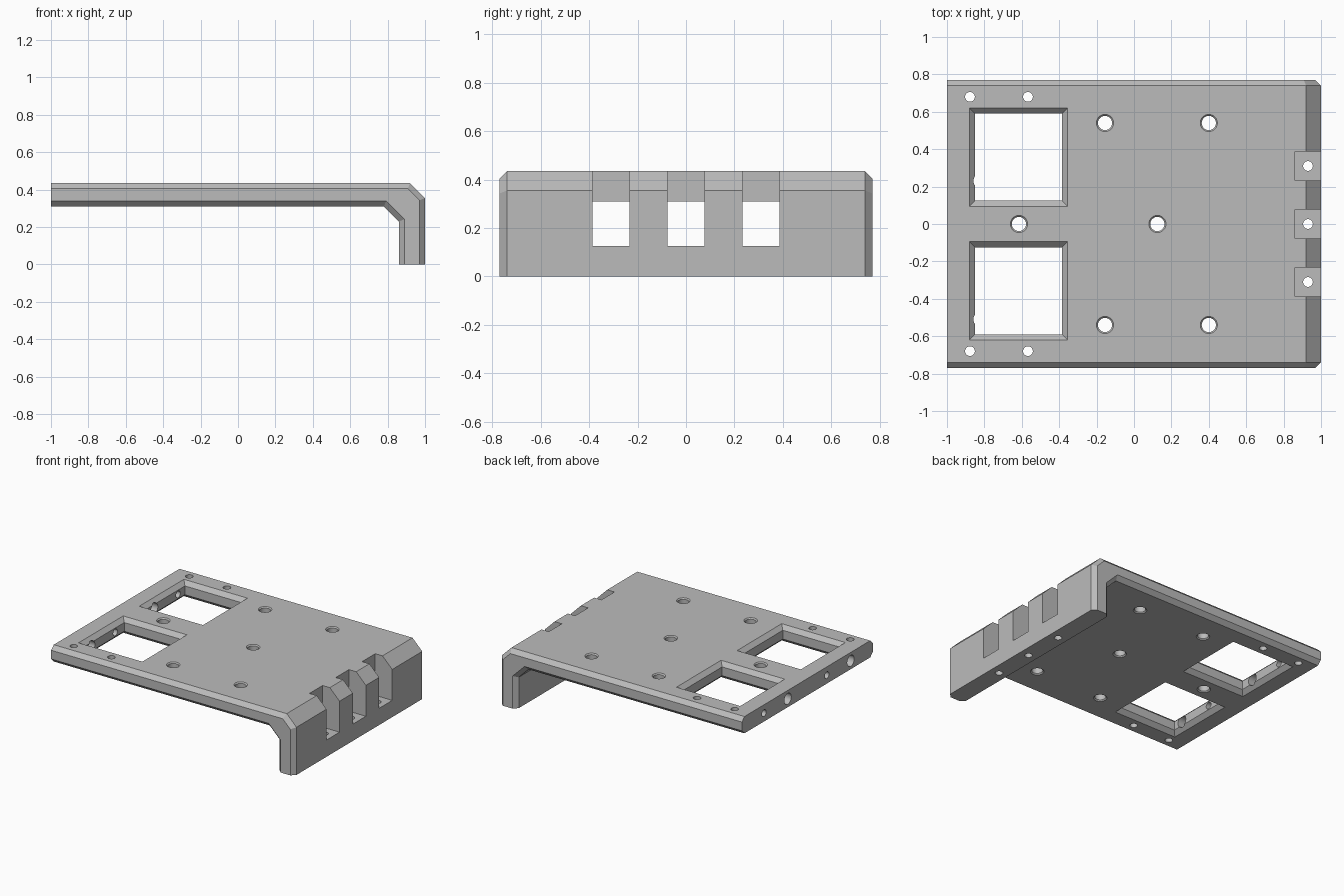
import bpy, bmesh, math
from mathutils import Vector

cube = bpy.data.objects.get("Cube")
if cube:
    bpy.data.objects.remove(cube, do_unlink=True)

grey = bpy.data.materials.new("plain grey")
grey.use_nodes = True
COLOR = (0.5, 0.5, 0.5, 1)
grey.diffuse_color = COLOR
grey.node_tree.nodes["Principled BSDF"].inputs["Base Color"].default_value = COLOR


def loft(bm, rings):
    """Closed solid through a series of matching point rings."""
    loops = [[bm.verts.new(p) for p in ring] for ring in rings]
    n = len(loops[0])
    for a, b in zip(loops, loops[1:]):
        for i in range(n):
            j = (i + 1) % n
            bm.faces.new((a[i], a[j], b[j], b[i]))
    bm.faces.new(loops[0][::-1])
    bm.faces.new(loops[-1])


def turned(bm, center, stations, sides=32, axis="z"):
    """Regular solid along an axis, from (position, radius) stations."""
    rings = []
    for pos, r in stations:
        ring = []
        for i in range(sides):
            t = 2 * math.pi * (i + 0.5) / sides
            u, v = r * math.cos(t), r * math.sin(t)
            p = (u, v, pos) if axis == "z" else (pos, u, v)
            ring.append(Vector(center) + Vector(p))
        rings.append(ring)
    loft(bm, rings)


def finish(bm, name):
    bmesh.ops.recalc_face_normals(bm, faces=bm.faces)
    mesh = bpy.data.meshes.new(name)
    bm.to_mesh(mesh)
    bm.free()
    mesh.materials.append(grey)
    obj = bpy.data.objects.new(name, mesh)
    bpy.context.collection.objects.link(obj)
    return obj


TOP, BASE = 0.435, 0.31
MID = (TOP + BASE) / 2

# Bracket: plate with a folded-down leg, chamfered along both sides
outline = [(-1, TOP), (0.92, TOP), (1, 0.355), (1, 0),
           (0.86, 0), (0.86, 0.23), (0.78, BASE), (-1, BASE)]
inset = [(-1, 0.405), (0.908, 0.405), (0.97, 0.343), (0.97, 0),
         (0.89, 0), (0.89, 0.242), (0.792, 0.34), (-1, 0.34)]
bm = bmesh.new()
loft(bm, [[(x, y, z) for x, z in shape] for y, shape in
          ((-0.77, inset), (-0.74, outline), (0.74, outline), (0.77, inset))])
bracket = finish(bm, "mounting_bracket")

# Square windows, chamfered above and below
windows = bmesh.new()
for side in (-1, 1):
    stations = [(z, half * math.sqrt(2)) for z, half in
                ((0.3, 0.2725), (0.34, 0.2325), (0.405, 0.2325), (0.445, 0.2725))]
    turned(windows, (-0.6175, side * 0.357, 0), stations, sides=4)

# Slots through the fold
slots = bmesh.new()
slot = [(0.7, 0.125), (1.1, 0.125), (1.1, 0.5), (0.86, 0.5), (0.86, BASE), (0.7, BASE)]
for y in (-0.31, 0, 0.31):
    loft(slots, [[(x, y + d, z) for x, z in slot] for d in (-0.077, 0.077)])

# Screw holes
holes = bmesh.new()
LARGE, SMALL, LIP = 0.038, 0.026, 0.008
bolt = [(BASE - LIP, LARGE + 2 * LIP), (BASE + LIP, LARGE),
        (TOP - LIP, LARGE), (TOP + LIP, LARGE + 2 * LIP)]
for x, y in ((-0.155, 0.54), (-0.155, -0.54), (0.4, 0.54), (0.4, -0.54),
             (-0.615, 0), (0.125, 0)):
    turned(holes, (x, y, 0), bolt)
through = [(-0.05, SMALL), (0.5, SMALL)]
for x in (-0.877, -0.567):
    for y in (-0.68, 0.68):
        turned(holes, (x, y, 0), through)
for y in (-0.31, 0, 0.31):
    turned(holes, (0.93, y, 0), through)

# Holes through the end edge into the windows
for y, r in ((0.51, 0.025), (0.23, 0.041), (-0.23, 0.025), (-0.51, 0.041)):
    turned(holes, (0, y, MID), [(-1.05, r), (-0.8, r)], axis="x")

# Cut everything out of the bracket
bpy.context.view_layer.objects.active = bracket
for name, cutter_bm in (("windows", windows), ("slots", slots), ("holes", holes)):
    cutter = finish(cutter_bm, name + "_cutter")
    cutter.hide_render = True
    mod = bracket.modifiers.new(name, "BOOLEAN")
    mod.operation = "DIFFERENCE"
    mod.solver = "EXACT"
    mod.object = cutter
    bpy.ops.object.modifier_apply(modifier=mod.name)
    bpy.data.objects.remove(cutter, do_unlink=True)

bpy.ops.object.select_all(action="DESELECT")
bracket.select_set(True)
bpy.ops.object.shade_smooth_by_angle(angle=math.radians(25))
